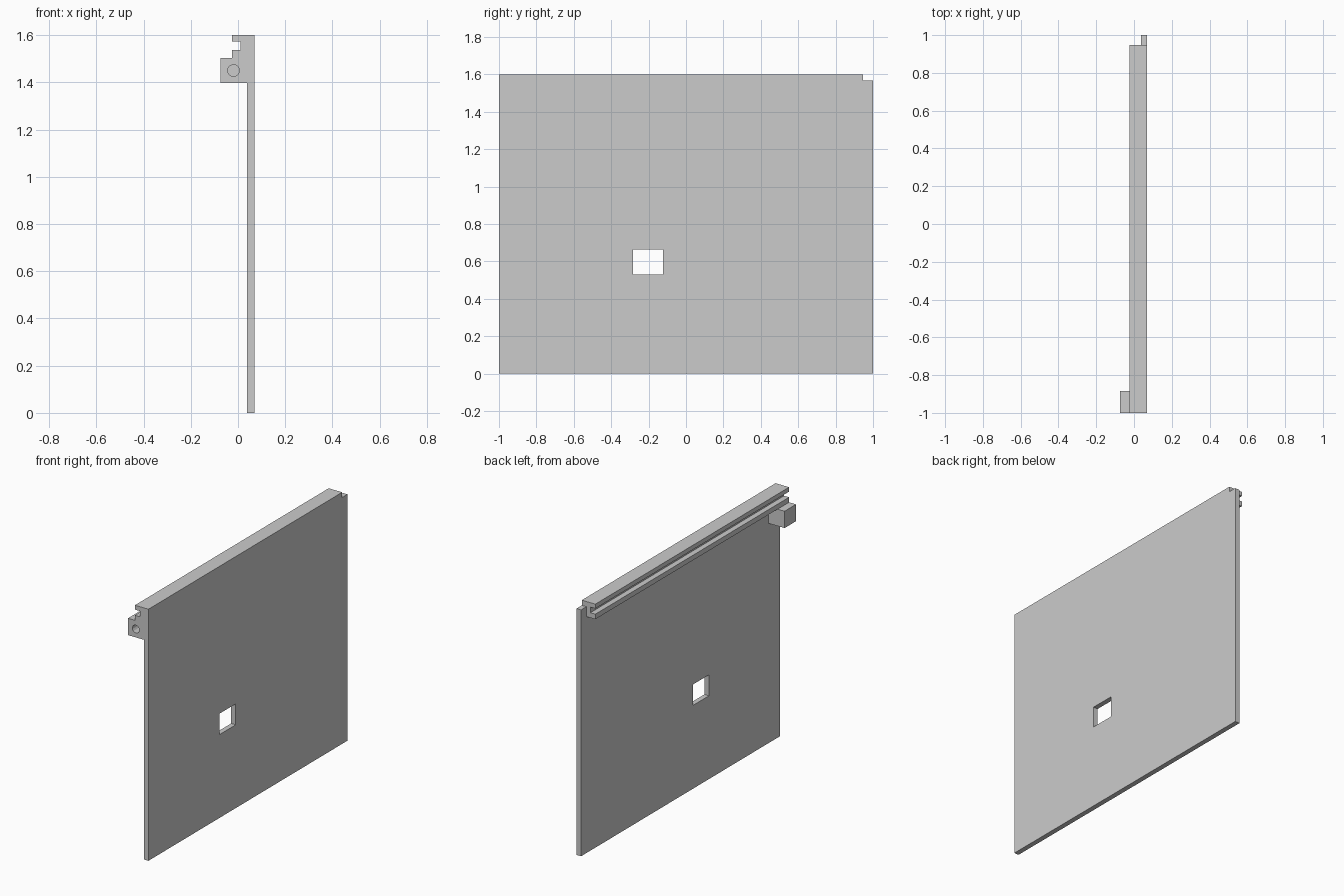
import bpy, bmesh, math

cube = bpy.data.objects.get("Cube")
if cube:
    bpy.data.objects.remove(cube, do_unlink=True)

grey = bpy.data.materials.new("plain grey")
grey.use_nodes = True
colour = (0.6, 0.6, 0.6, 1)
grey.diffuse_color = colour
grey.node_tree.nodes["Principled BSDF"].inputs["Base Color"].default_value = colour


def extrude_y(name, profile, y0, y1):
    """Extrude an x-z profile from y0 to y1."""
    bm = bmesh.new()
    face = bm.faces.new([bm.verts.new((x, y0, z)) for x, z in profile])
    out = bmesh.ops.extrude_face_region(bm, geom=[face])
    moved = [v for v in out["geom"] if isinstance(v, bmesh.types.BMVert)]
    bmesh.ops.translate(bm, verts=moved, vec=(0, y1 - y0, 0))
    bmesh.ops.recalc_face_normals(bm, faces=bm.faces)
    mesh = bpy.data.meshes.new(name)
    bm.to_mesh(mesh)
    bm.free()
    mesh.materials.append(grey)
    obj = bpy.data.objects.new(name, mesh)
    bpy.context.collection.objects.link(obj)
    return obj


def rect(x0, x1, z0, z1):
    return [(x0, z0), (x1, z0), (x1, z1), (x0, z1)]


def cut(obj, cutter):
    """Subtract the cutter and remove it."""
    cutter.hide_render = True
    mod = obj.modifiers.new("cut", "BOOLEAN")
    mod.operation = "DIFFERENCE"
    mod.solver = "EXACT"
    mod.object = cutter
    bpy.context.view_layer.objects.active = obj
    bpy.ops.object.modifier_apply(modifier=mod.name)
    bpy.data.objects.remove(cutter, do_unlink=True)


OUTER, INNER = 0.07, 0.038      # panel faces
LIP, GROOVE = -0.025, 0.01      # rail lip and groove depth
TOP, PANEL_TOP, RAIL_BOTTOM = 1.6, 1.567, 1.504

# Thin door panel with a rectangular opening
panel = extrude_y("panel", rect(INNER, OUTER, 0, PANEL_TOP), -1, 1)
cut(panel, extrude_y("window_cutter", rect(0, 0.1, 0.53, 0.663), -0.284, -0.123))

# Grooved rail along the top edge
extrude_y("top_rail", [
    (OUTER, TOP), (LIP, TOP), (LIP, 1.572), (GROOVE, 1.572),
    (GROOVE, 1.536), (LIP, 1.536), (LIP, RAIL_BOTTOM),
    (INNER, RAIL_BOTTOM), (INNER, PANEL_TOP), (OUTER, PANEL_TOP)], -1, 0.947)

# Mounting block at the front end, with a blind round hole
block = extrude_y("mounting_block", rect(-0.074, INNER, 1.397, RAIL_BOTTOM), -1, -0.885)
ring = [(-0.019 + 0.025 * math.cos(a), 1.45 + 0.025 * math.sin(a))
        for a in (math.tau * (i + 0.5) / 12 for i in range(12))]
cut(block, extrude_y("hole_cutter", ring, -1.05, -0.92))
